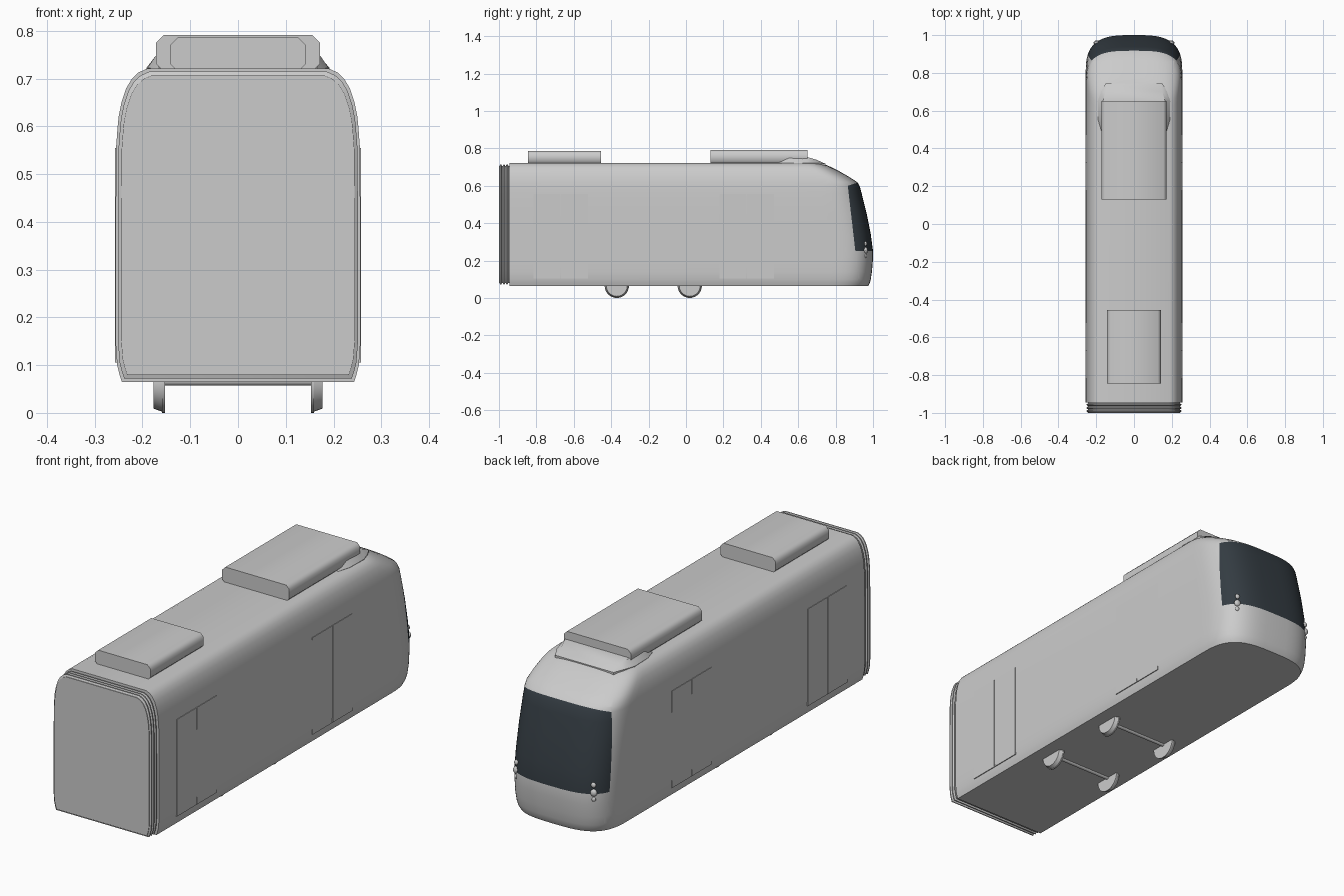
import bpy, bmesh, math
from mathutils import Vector

if "Cube" in bpy.data.objects:
    bpy.data.objects.remove(bpy.data.objects["Cube"])


def material(name, rgb):
    m = bpy.data.materials.new(name)
    m.use_nodes = True
    m.diffuse_color = (*rgb, 1)
    m.node_tree.nodes["Principled BSDF"].inputs["Base Color"].default_value = (*rgb, 1)
    return m


GREY = material("body grey", (0.6, 0.6, 0.6))
GLASS = material("dark glass", (0.034, 0.045, 0.055))


def finish(name, bm, mats=(GREY,), angle=30):
    bmesh.ops.recalc_face_normals(bm, faces=bm.faces)
    mesh = bpy.data.meshes.new(name)
    bm.to_mesh(mesh)
    bm.free()
    ob = bpy.data.objects.new(name, mesh)
    bpy.context.collection.objects.link(ob)
    for m in mats:
        mesh.materials.append(m)
    bpy.ops.object.select_all(action="DESELECT")
    ob.select_set(True)
    bpy.context.view_layer.objects.active = ob
    bpy.ops.object.shade_smooth_by_angle(angle=math.radians(angle))
    return ob


def loft(rings):
    """Skin closed rings of equal length and cap both ends."""
    bm = bmesh.new()
    rows = [[bm.verts.new(p) for p in ring] for ring in rings]
    n = len(rows[0])
    for a, b in zip(rows, rows[1:]):
        for i in range(n):
            j = (i + 1) % n
            bm.faces.new((a[i], a[j], b[j], b[i]))
    bm.faces.new(rows[0])
    bm.faces.new(rows[-1])
    return bm


# Body levels: height, half width, nose position, nose corner depth
LEVELS = [
    (0.065, 0.243, 0.975, 0.22), (0.08, 0.248, 0.983, 0.22), (0.10, 0.253, 0.988, 0.22),
    (0.14, 0.256, 0.994, 0.22), (0.20, 0.256, 0.999, 0.22), (0.25, 0.256, 1.0, 0.22),
    (0.34, 0.256, 0.988, 0.22), (0.45, 0.256, 0.966, 0.22), (0.56, 0.255, 0.939, 0.22),
    (0.60, 0.252, 0.928, 0.21), (0.62, 0.250, 0.915, 0.20), (0.65, 0.244, 0.868, 0.18),
    (0.68, 0.234, 0.815, 0.16), (0.70, 0.222, 0.775, 0.14), (0.713, 0.208, 0.745, 0.12),
    (0.721, 0.190, 0.715, 0.10),
]
BACK = -0.945
POWER = 2 / 3.2


def nose_point(level, t):
    z, w, front, depth = level
    c, s = math.cos(t), math.sin(t)
    return Vector((math.copysign(abs(c) ** POWER, c) * w,
                   front - depth + depth * abs(s) ** POWER, z))


def plan_ring(level):
    z, w = level[:2]
    steps = 32
    arc = [nose_point(level, math.pi * i / steps) for i in range(steps + 1)]
    return [Vector((w, BACK, z))] + arc + [Vector((-w, BACK, z))]


# Car body with the windscreen cut into the nose
bm = loft([plan_ring(lv) for lv in LEVELS])
corner = Vector((0, 0.865, 0.60))
side_normal = Vector((0, 1, 0.116))
top_normal = Vector((0, -0.31, 1))


def in_front(face):
    return (face.calc_center_median() - corner).dot(side_normal) > 0


bmesh.ops.bisect_plane(bm, geom=bm.verts[:] + bm.edges[:] + bm.faces[:],
                       plane_co=corner, plane_no=side_normal)
faces = [f for f in bm.faces if in_front(f)]
edges = list({e for f in faces for e in f.edges})
verts = list({v for f in faces for v in f.verts})
bmesh.ops.bisect_plane(bm, geom=verts + edges + faces,
                       plane_co=corner, plane_no=top_normal)
for f in bm.faces:
    mid = f.calc_center_median()
    if in_front(f) and (mid - corner).dot(top_normal) < 0 and mid.z > 0.25:
        f.material_index = 1
finish("car_body", bm, (GREY, GLASS))


# Ribbed bellows at the coupling end
def section_ring(y, scale):
    mid = 0.393
    half = [(w * scale, mid + (z - mid) * scale) for z, w, *_ in LEVELS]
    return [(x, y, z) for x, z in half] + [(-x, y, z) for x, z in reversed(half)]


ribs = [(-0.94, 0.955)]
for k in range(3):
    y = -0.95 - k * 0.017
    ribs += [(y, 0.955), (y - 0.004, 0.98), (y - 0.009, 0.98), (y - 0.013, 0.955)]
ribs.append((-1.0, 0.955))
finish("coupling_bellows", loft([section_ring(*r) for r in ribs]))


# Roof equipment boxes with chamfered long edges
def roof_box(name, w, y0, y1, top):
    z0, c = 0.715, 0.016
    half = [(w - c, z0), (w, z0 + c), (w, top - c), (w - c, top)]
    prof = half + [(-x, z) for x, z in reversed(half)]
    finish(name, loft([[(x, y, z) for x, z in prof] for y in (y0, y1)]), angle=50)


roof_box("front_roof_unit", 0.172, 0.13, 0.65, 0.791)
roof_box("rear_roof_unit", 0.142, -0.845, -0.455, 0.786)

# Fairing that leads from the nose up to the front roof unit
rings = []
for y, low, high, top in [(0.49, 0.172, 0.165, 0.721), (0.55, 0.19, 0.172, 0.748),
                          (0.65, 0.192, 0.165, 0.753), (0.70, 0.175, 0.15, 0.738),
                          (0.745, 0.15, 0.14, 0.718)]:
    rings.append([(low, y, 0.705), (low, y, min(top, 0.722)), (high, y, top),
                  (-high, y, top), (-low, y, min(top, 0.722)), (-low, y, 0.705)])
finish("roof_fairing", loft(rings))


# Double doors on both sides
def box(name, centre, size):
    b = bmesh.new()
    bmesh.ops.create_cube(b, size=1)
    bmesh.ops.scale(b, vec=size, verts=b.verts)
    bmesh.ops.translate(b, vec=centre, verts=b.verts)
    finish(name, b)


LEAF = 0.143
for side, sx in (("left", 1), ("right", -1)):
    for place, y in (("front", 0.325), ("rear", -0.67)):
        for leaf, d in (("a", 1), ("b", -1)):
            box(f"{side}_{place}_door_leaf_{leaf}",
                (sx * 0.2555, y + d * (LEAF / 2 + 0.002), 0.33), (0.004, LEAF, 0.45))


# Wheels and axles
def cylinder_x(name, centre, r1, r2, length):
    b = bmesh.new()
    bmesh.ops.create_cone(b, cap_ends=True, segments=32, radius1=r1, radius2=r2, depth=length)
    for v in b.verts:
        v.co = Vector((v.co.z, v.co.y, v.co.x)) + Vector(centre)
    finish(name, b)


for place, y in (("front", 0.02), ("rear", -0.37)):
    cylinder_x(f"{place}_axle", (0, y, 0.067), 0.01, 0.01, 0.31)
    for side, sx in (("left", 1), ("right", -1)):
        radii = (0.064, 0.056) if sx > 0 else (0.056, 0.064)
        cylinder_x(f"{side}_{place}_wheel", (sx * 0.166, y, 0.065), *radii, 0.022)
        cylinder_x(f"{side}_{place}_wheel_flange", (sx * 0.156, y, 0.065), 0.065, 0.065, 0.006)

# Headlamp clusters at the lower windscreen corners
for side, sx in (("left", 1), ("right", -1)):
    for k, (dz, r) in enumerate([(0.29, 0.012), (0.255, 0.017), (0.225, 0.011)]):
        level = min(LEVELS, key=lambda lv: abs(lv[0] - 0.25))
        p = nose_point(level, 0.85)
        b = bmesh.new()
        bmesh.ops.create_uvsphere(b, u_segments=16, v_segments=8, radius=r)
        bmesh.ops.scale(b, vec=(1, 0.7, 1), verts=b.verts)
        bmesh.ops.translate(b, vec=(sx * p.x, p.y - 0.004, dz), verts=b.verts)
        finish(f"{side}_headlamp_{k + 1}", b)
